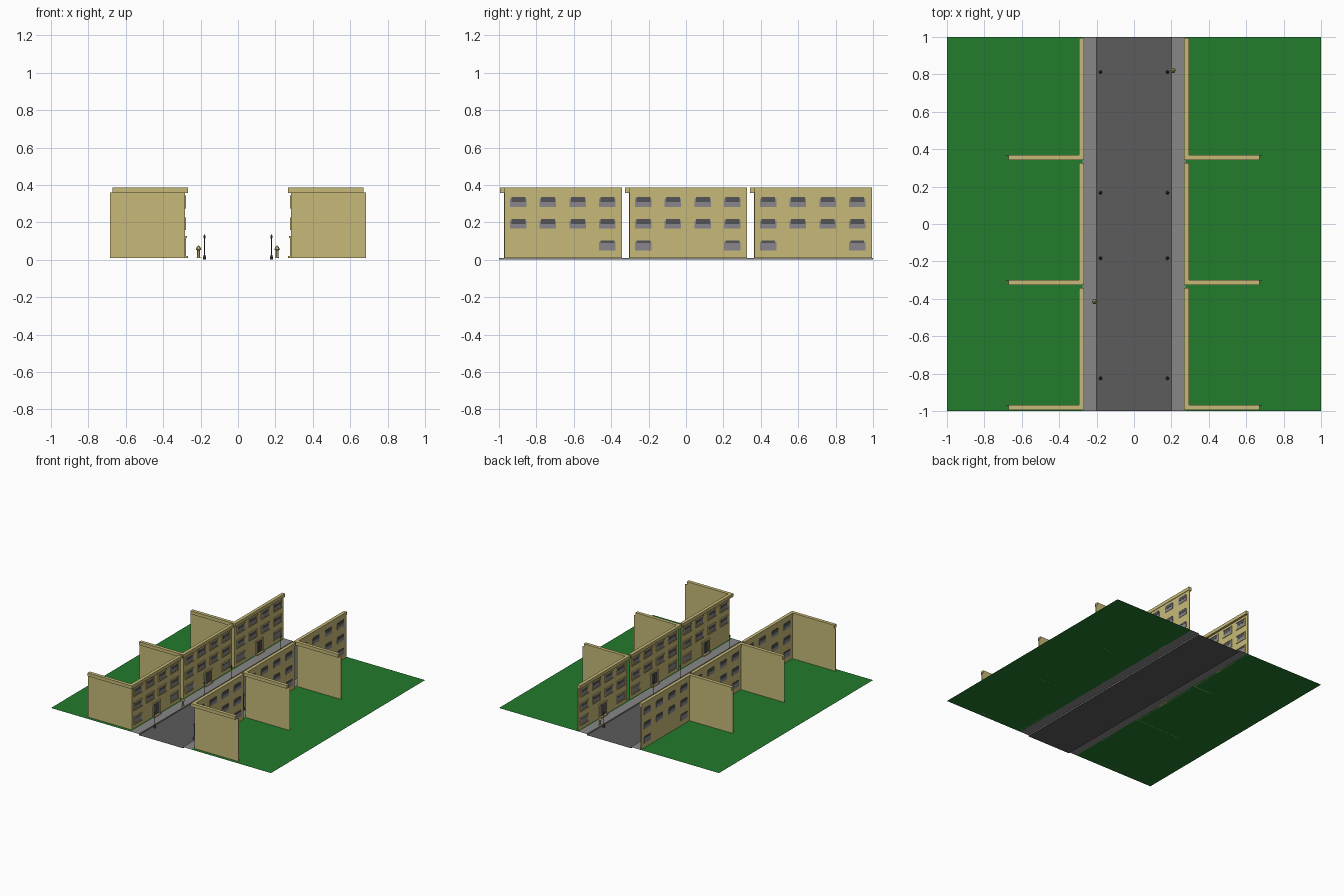
import bpy, bmesh, math

if "Cube" in bpy.data.objects:
    bpy.data.objects.remove(bpy.data.objects["Cube"])


def material(name, r, g, b):
    m = bpy.data.materials.new(name)
    m.diffuse_color = (r, g, b, 1)
    m.use_nodes = True
    m.node_tree.nodes["Principled BSDF"].inputs["Base Color"].default_value = m.diffuse_color
    return m


GRASS = material("grass_green", 0.016, 0.2, 0.025)
ROAD = material("asphalt_grey", 0.108, 0.106, 0.106)
PAVE = material("pavement_grey", 0.25, 0.245, 0.25)
WALL = material("sandstone", 0.57, 0.49, 0.19)
DARK = material("dark_trim", 0.09, 0.09, 0.095)
GLASS = material("window_grey", 0.25, 0.24, 0.26)


def finish(name, bm, mat):
    bmesh.ops.recalc_face_normals(bm, faces=bm.faces)
    me = bpy.data.meshes.new(name)
    bm.to_mesh(me)
    bm.free()
    me.materials.append(mat)
    ob = bpy.data.objects.new(name, me)
    bpy.context.collection.objects.link(ob)
    return ob


def boxes(name, mat, spans):
    """One object made of axis-aligned boxes (x0, x1, y0, y1, z0, z1)."""
    bm = bmesh.new()
    for x0, x1, y0, y1, z0, z1 in spans:
        vs = bmesh.ops.create_cube(bm, size=1)["verts"]
        for v in vs:
            v.co.x = (x0 + x1) / 2 + v.co.x * (x1 - x0)
            v.co.y = (y0 + y1) / 2 + v.co.y * (y1 - y0)
            v.co.z = (z0 + z1) / 2 + v.co.z * (z1 - z0)
    return finish(name, bm, mat)


def strip(name, mat, profile):
    """Open sheet: an x/z profile swept along the whole street."""
    bm = bmesh.new()
    rows = [[bm.verts.new((x, y, z)) for x, z in profile] for y in (-1, 1)]
    for i in range(len(profile) - 1):
        bm.faces.new((rows[0][i], rows[0][i + 1], rows[1][i + 1], rows[1][i]))
    ob = finish(name, bm, mat)
    for p in ob.data.polygons:      # sheets face upward or toward the road
        n = p.normal
        if n.z < -0.5 or (abs(n.x) > 0.5 and n.x * profile[0][0] > 0):
            p.flip()
    return ob


def lathe(name, mat, profile, loc, sides=8):
    """Closed turned shape from (radius, z) points."""
    bm = bmesh.new()
    rings = []
    for r, z in profile:
        rings.append([bm.verts.new((loc[0] + r * math.cos(2 * math.pi * i / sides),
                                    loc[1] + r * math.sin(2 * math.pi * i / sides),
                                    loc[2] + z)) for i in range(sides)])
    for a, b in zip(rings, rings[1:]):
        for i in range(sides):
            j = (i + 1) % sides
            bm.faces.new((a[i], a[j], b[j], b[i]))
    bm.faces.new(rings[0])
    bm.faces.new(rings[-1])
    return finish(name, bm, mat)


# Ground: sunken road, raised pavements, lawns
strip("road", ROAD, [(-0.2, 0), (0.2, 0)])
for s, side in ((-1, "left"), (1, "right")):
    strip("pavement_" + side, PAVE, [(s * 0.2, 0), (s * 0.2, 0.01), (s * 0.275, 0.01)])
    strip("lawn_" + side, GRASS, [(s * 0.275, 0.01), (s, 0.01)])

LEVELS = (0.05, 0.166, 0.283)       # window sill heights
COLUMNS = (-0.238, -0.08, 0.08, 0.238)


def building(s, side, n):
    """Facade and one end wall of a terrace block; s mirrors in x."""
    y0 = -0.973 + 0.668 * n
    y1 = min(y0 + 0.631, 1.0)
    mid = y0 + 0.315
    tag = f"_{side}_{n + 1}"

    def part(name, mat, spans):
        out = []
        for a, b, *rest in spans:
            a, b = sorted((s * a, s * b))
            out.append((a, b, *rest))
        boxes(name + tag, mat, out)

    # walls
    part("facade", WALL, [(0.284, 0.290, y0, y1, 0.01, 0.36)])
    part("end_wall", WALL, [(0.284, 0.684, y0, y0 + 0.006, 0.01, 0.36)])
    # stepped cornice along both walls
    part("cornice", WALL, [
        (0.267, 0.294, y0 - 0.022, y1, 0.358, 0.385),
        (0.267, 0.670, y0 - 0.022, y0 + 0.006, 0.358, 0.385),
        (0.275, 0.290, y0 - 0.010, y1, 0.348, 0.358),
    ][:2])
    # windows: panes through the wall, dark blinds and sandstone surrounds
    panes, blinds, frames = [], [], []
    for row, z in enumerate(LEVELS):
        for col, off in enumerate(COLUMNS):
            if row == 0 and (col in (1, 2) or (s > 0 and n == 0 and col == 0)):
                continue
            y = mid + off
            h = 0.052
            panes.append((0.282, 0.293, y - 0.044, y + 0.044, z, z + h - 0.008))
            top = z + h
            drop = 0.012 if row == 0 else 0.026
            blinds.append((0.281, 0.295, y - 0.037, y + 0.037, top - drop, top))
            for e in (-1, 1):
                ye = y + e * 0.048
                frames.append((0.279, 0.284, ye - 0.004, ye + 0.004, z - 0.004, top + 0.006))
            frames.append((0.278, 0.284, y - 0.052, y + 0.052, z - 0.008, z))
            frames.append((0.278, 0.284, y - 0.052, y + 0.052, top, top + 0.008))
    part("window_panes", GLASS, panes)
    part("window_blinds", DARK, blinds)
    part("window_surrounds", WALL, frames)
    # central double door with canopy, jambs and step
    part("door", DARK, [(0.281, 0.284, mid - 0.037, mid - 0.001, 0.02, 0.115),
                        (0.281, 0.284, mid + 0.001, mid + 0.037, 0.02, 0.115)])
    part("door_surround", WALL, [
        (0.277, 0.284, mid - 0.047, mid - 0.037, 0.01, 0.115),
        (0.277, 0.284, mid + 0.037, mid + 0.047, 0.01, 0.115),
        (0.274, 0.284, mid - 0.050, mid + 0.050, 0.115, 0.127)])
    part("door_step", WALL, [(0.267, 0.284, mid - 0.045, mid + 0.045, 0.01, 0.02)])


for s, side in ((-1, "left"), (1, "right")):
    for n in range(3):
        building(s, side, n)

# Street lamps along both kerbs
LAMP = [(0.009, 0), (0.008, 0.012), (0.004, 0.026), (0.002, 0.032), (0.002, 0.112),
        (0.005, 0.116), (0.005, 0.128), (0.001, 0.135)]
for s, side in ((-1, "left"), (1, "right")):
    for i, y in enumerate((-0.825, -0.183, 0.167, 0.812)):
        lathe(f"street_lamp_{side}_{i + 1}", DARK, LAMP, (s * 0.179, y, 0))

# Small sandstone posts with pointed caps on the pavements
POST = [(0.011, 0), (0.008, 0.006), (0.008, 0.04), (0.015, 0.045), (0.011, 0.055), (0.002, 0.066)]
for i, (x, y) in enumerate(((0.209, 0.82), (-0.211, -0.415))):
    lathe(f"pavement_post_{i + 1}", WALL, POST, (x, y, 0.01), 6)
